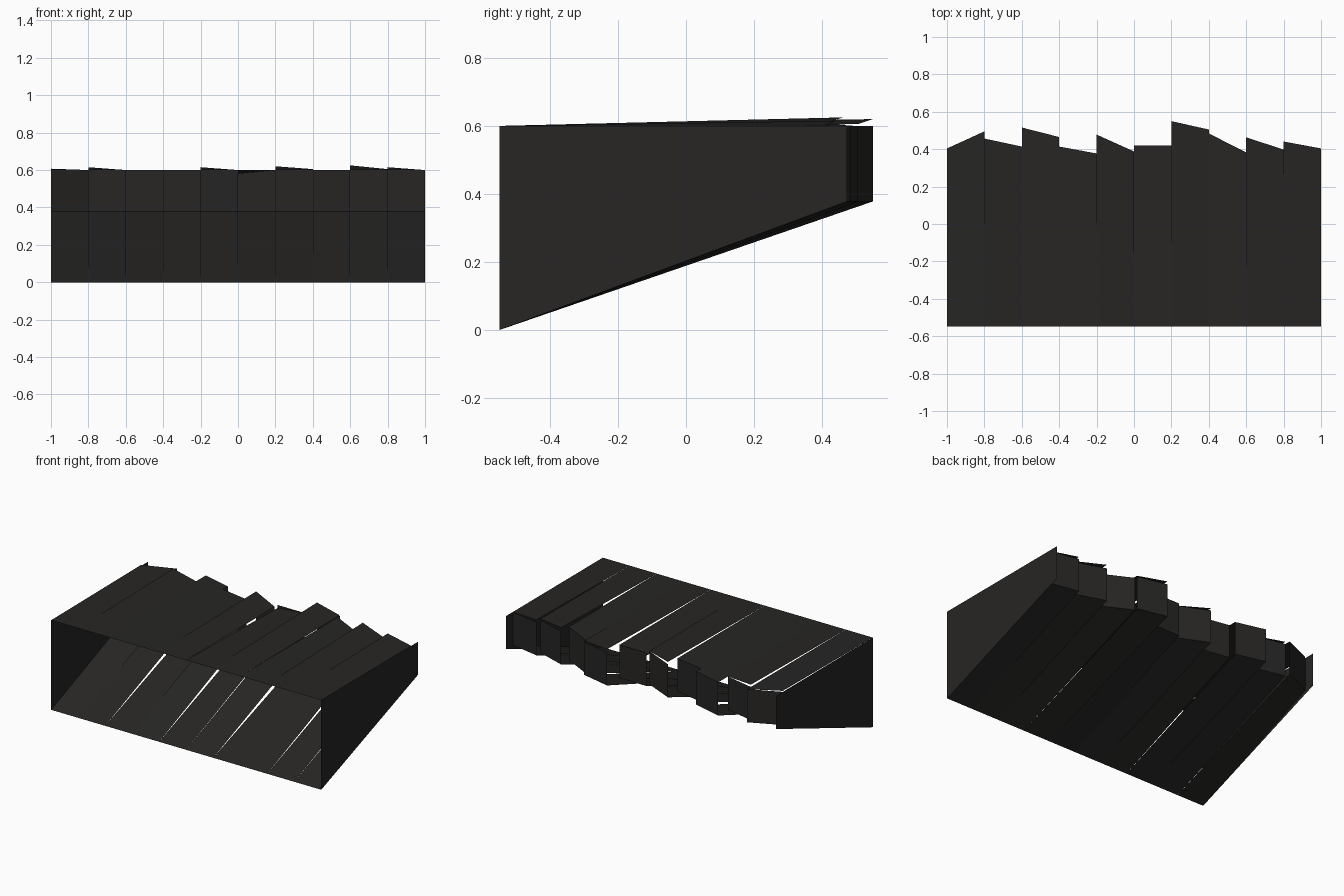
import bpy

if "Cube" in bpy.data.objects:
    bpy.data.objects.remove(bpy.data.objects["Cube"])

FRONT, TOP, LOW = -0.548, 0.6, 0.378

mat = bpy.data.materials.new("charcoal")
mat.diffuse_color = (0.02, 0.019, 0.018, 1)
mat.use_nodes = True
mat.node_tree.nodes["Principled BSDF"].inputs["Base Color"].default_value = mat.diffuse_color


def panels(name, quads):
    """One open mesh made of separate flat quads."""
    verts = [v for q in quads for v in q]
    faces = [tuple(range(4 * i, 4 * i + 4)) for i in range(len(quads))]
    me = bpy.data.meshes.new(name)
    me.from_pydata(verts, [], faces)
    me.materials.append(mat)
    ob = bpy.data.objects.new(name, me)
    bpy.context.collection.objects.link(ob)
    return ob


# Ten strips: back edge y (left, right) and roof back edge z (left, right)
strips = [
    (0.404, 0.495, 0.607, 0.600),
    (0.457, 0.414, 0.615, 0.600),
    (0.516, 0.465, 0.600, 0.600),
    (0.414, 0.377, 0.600, 0.600),
    (0.478, 0.388, 0.615, 0.600),
    (0.419, 0.419, 0.580, 0.600),
    (0.550, 0.505, 0.620, 0.605),
    (0.484, 0.383, 0.600, 0.600),
    (0.463, 0.398, 0.625, 0.605),
    (0.441, 0.404, 0.615, 0.600),
]

roof, back, floor = [], [], []
for i, (ya, yb, za, zb) in enumerate(strips):
    a, b = -1 + 0.2 * i, -0.8 + 0.2 * i
    roof.append([(a, FRONT, TOP), (b, FRONT, TOP), (b, yb, zb), (a, ya, za)])
    back.append([(b, yb, LOW), (a, ya, LOW), (a, ya, TOP), (b, yb, TOP)])
    floor.append([(a, FRONT, 0), (a, ya, LOW), (b, yb, LOW), (b, FRONT, 0)])

panels("roof_strips", roof)
panels("back_strips", back)
panels("sloping_floor_strips", floor)

# End walls, reaching past the strips at the back; the front stays open
for name, x in (("left_wall", -1), ("right_wall", 1)):
    q = [(x, FRONT, 0), (x, 0.474, LOW), (x, 0.474, TOP), (x, FRONT, TOP)]
    panels(name, [q if x > 0 else q[::-1]])
